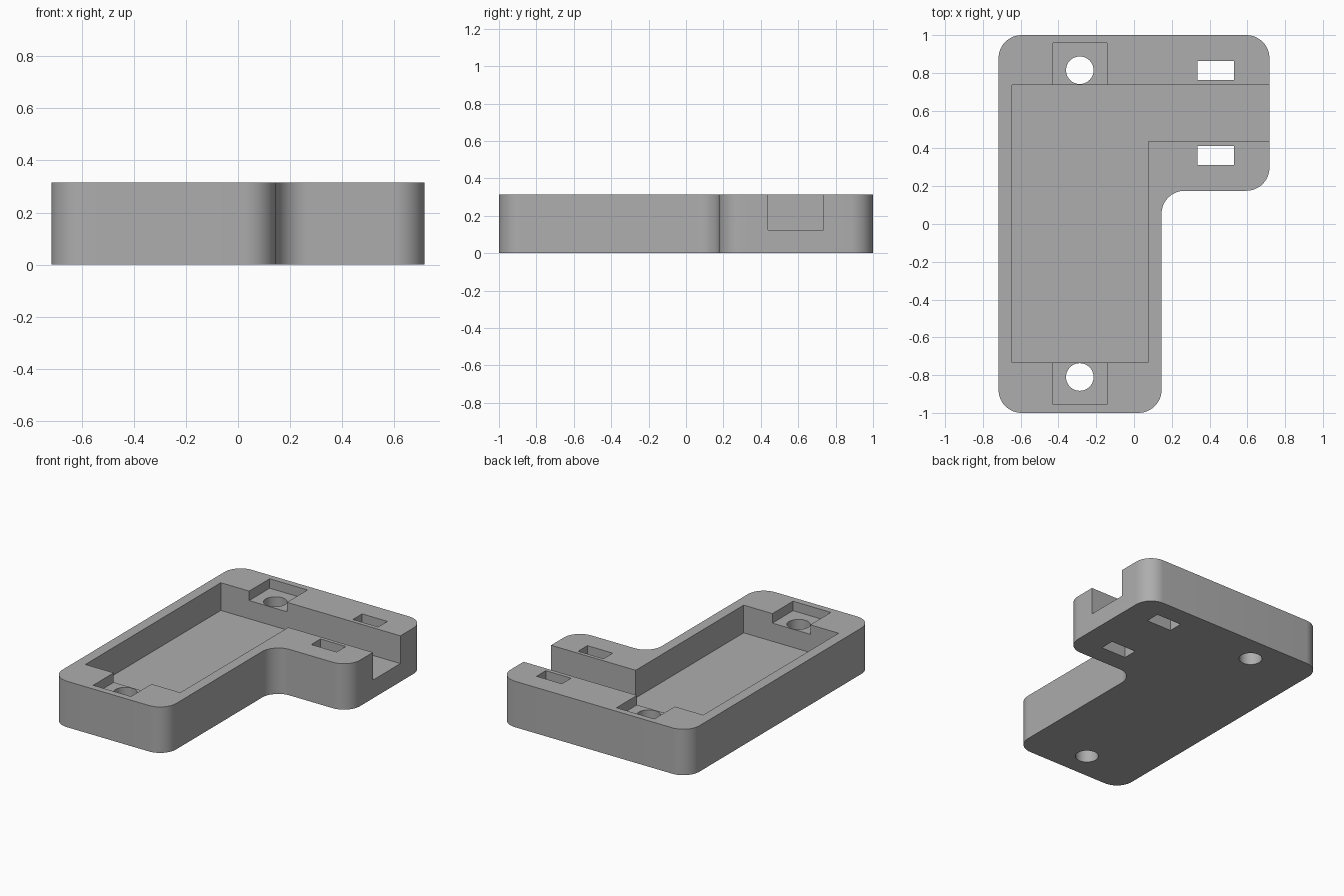
import bpy, bmesh, math
from mathutils import Vector

if "Cube" in bpy.data.objects:
    bpy.data.objects.remove(bpy.data.objects["Cube"])

HEIGHT, FLOOR, LEDGE = 0.315, 0.125, 0.25
TOP = HEIGHT + 0.2


def fillet(corners, r, steps=12):
    """Round every right-angled corner of an outline, inside or outside."""
    pts = []
    for i, c in enumerate(corners):
        p = Vector(c)
        a = (Vector(corners[i - 1]) - p).normalized()
        b = (Vector(corners[(i + 1) % len(corners)]) - p).normalized()
        centre = p + r * (a + b)
        for k in range(steps + 1):
            t = math.pi / 2 * k / steps
            pts.append(centre - r * (b * math.cos(t) + a * math.sin(t)))
    return pts


def prism(name, outline, z0, z1):
    """Extrude a counter-clockwise outline from z0 to z1."""
    bm = bmesh.new()
    face = bm.faces.new([bm.verts.new((p[0], p[1], z0)) for p in outline])
    top = bmesh.ops.extrude_face_region(bm, geom=[face])["geom"]
    bmesh.ops.translate(bm, vec=(0, 0, z1 - z0),
                        verts=[v for v in top if isinstance(v, bmesh.types.BMVert)])
    bmesh.ops.recalc_face_normals(bm, faces=bm.faces)
    mesh = bpy.data.meshes.new(name)
    bm.to_mesh(mesh)
    bm.free()
    obj = bpy.data.objects.new(name, mesh)
    bpy.context.collection.objects.link(obj)
    return obj


def rect(x0, x1, y0, y1):
    return [(x0, y0), (x1, y0), (x1, y1), (x0, y1)]


def circle(x, y, r, n=48):
    return [(x + r * math.cos(2 * math.pi * k / n),
             y + r * math.sin(2 * math.pi * k / n)) for k in range(n)]


# L-shaped body with rounded corners
body = prism("housing_tray", fillet(
    [(-0.717, -1), (0.146, -1), (0.146, 0.176), (0.717, 0.176),
     (0.717, 1), (-0.717, 1)], 0.122), 0, HEIGHT)

# main L-shaped pocket, open at the right end
cutters = [prism("pocket_cutter",
                 [(-0.645, -0.732), (0.075, -0.732), (0.075, 0.438),
                  (0.9, 0.438), (0.9, 0.735), (-0.645, 0.735)], FLOOR, TOP)]

# screw ledges and through holes at both ends
for y0, y1 in ((0.65, 0.957), (-0.955, -0.65)):
    cutters.append(prism("ledge_cutter", rect(-0.43, -0.143, y0, y1), LEDGE, TOP))
for y in (0.814, -0.81):
    cutters.append(prism("screw_hole_cutter", circle(-0.287, y, 0.073), -0.1, TOP))

# strap slots on both sides of the channel
for y in (0.813, 0.363):
    cutters.append(prism("strap_slot_cutter",
                         rect(0.337, 0.529, y - 0.05, y + 0.05), -0.1, TOP))

bpy.context.view_layer.objects.active = body
body.select_set(True)
for cutter in cutters:
    cutter.hide_render = True
    mod = body.modifiers.new("cut", 'BOOLEAN')
    mod.operation, mod.solver, mod.object = 'DIFFERENCE', 'EXACT', cutter
    bpy.ops.object.modifier_apply(modifier=mod.name)
    bpy.data.objects.remove(cutter)

# single grey plastic
grey = bpy.data.materials.new("grey plastic")
grey.diffuse_color = (0.42, 0.42, 0.42, 1)
grey.use_nodes = True
grey.node_tree.nodes["Principled BSDF"].inputs["Base Color"].default_value = grey.diffuse_color
body.data.materials.clear()
body.data.materials.append(grey)
for poly in body.data.polygons:
    poly.material_index = 0
bpy.ops.object.shade_smooth_by_angle(angle=math.radians(30))
